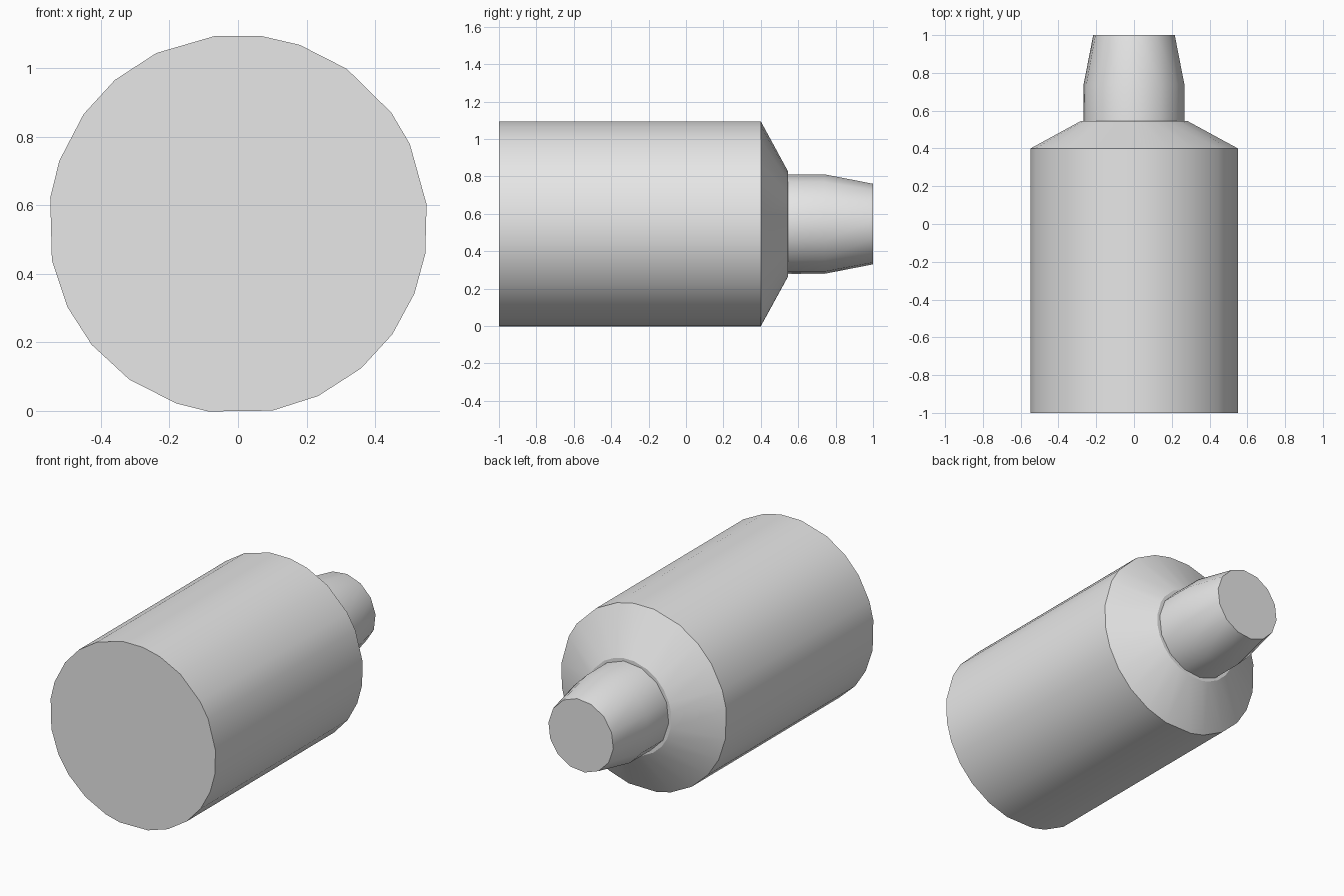
import bpy, bmesh, math

default = bpy.data.objects.get("Cube")
if default:
    bpy.data.objects.remove(default, do_unlink=True)

CENTRE_Z = 0.545

grey = bpy.data.materials.new("plain grey")
grey.use_nodes = True
grey.diffuse_color = (0.8, 0.8, 0.8, 1)
grey.node_tree.nodes["Principled BSDF"].inputs["Base Color"].default_value = (0.8, 0.8, 0.8, 1)


def lathe(name, angles, profile):
    """Closed solid along y: profile is (y, radius), angles place the facets."""
    bm = bmesh.new()
    rings = []
    for y, r in profile:
        rings.append([bm.verts.new((r * math.cos(math.radians(a)), y,
                                    CENTRE_Z + r * math.sin(math.radians(a))))
                      for a in angles])
    n = len(angles)
    for a, b in zip(rings, rings[1:]):
        for i in range(n):
            j = (i + 1) % n
            bm.faces.new((a[i], a[j], b[j], b[i]))
    bm.faces.new(rings[0])
    bm.faces.new(rings[-1])
    bmesh.ops.recalc_face_normals(bm, faces=bm.faces)
    mesh = bpy.data.meshes.new(name)
    bm.to_mesh(mesh)
    bm.free()
    mesh.materials.append(grey)
    obj = bpy.data.objects.new(name, mesh)
    bpy.context.collection.objects.link(obj)
    bpy.ops.object.select_all(action='DESELECT')
    obj.select_set(True)
    bpy.context.view_layer.objects.active = obj
    bpy.ops.object.shade_smooth_by_angle(angle=math.radians(28))
    return obj


# Wide barrel with a sloped shoulder, unevenly faceted
barrel_angles = [-169, -154, -140.5, -125, -109, -99, -79.5, -65, -49.5, -35.5, -21.5, -9,
                 6, 25, 36, 55, 71, 83, 97, 115.5, 130.5, 144.5, 160.5, 172]
lathe("barrel", barrel_angles, [(-1, 0.553), (0.4, 0.553), (0.545, 0.285)])

# Narrow neck, straight then tapering
neck_angles = [i * 360 / 14 + 6 for i in range(14)]
lathe("neck", neck_angles, [(0.5, 0.268), (0.74, 0.268), (1, 0.217)])
